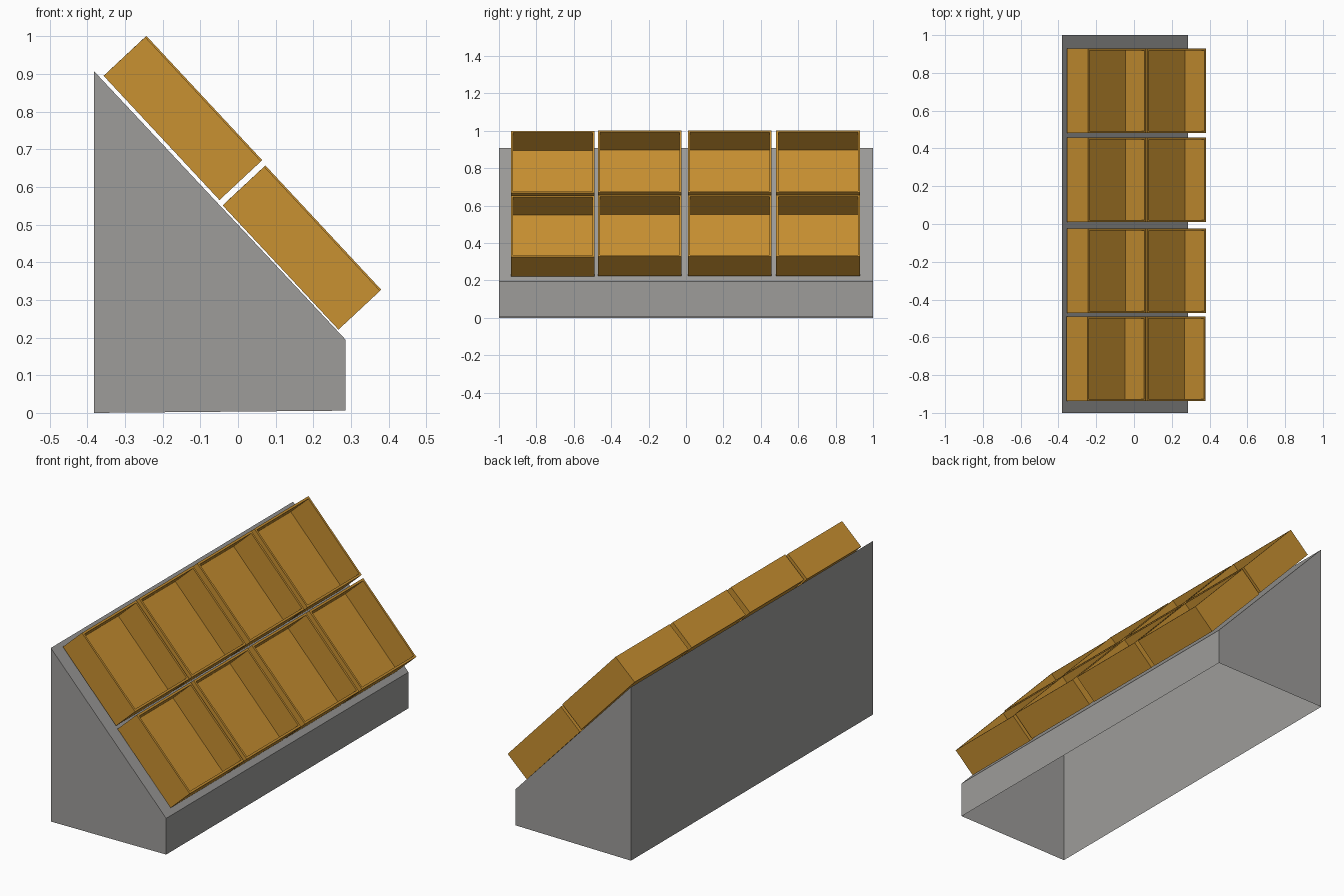
import bpy, bmesh
from math import radians
from mathutils import Matrix, Vector

if "Cube" in bpy.data.objects:
    bpy.data.objects.remove(bpy.data.objects["Cube"])

TILT = radians(47)
LENGTH, WIDTH, DEPTH, WALL = 0.451, 0.447, 0.151, 0.011


def add_object(name, mesh):
    obj = bpy.data.objects.new(name, mesh)
    bpy.context.collection.objects.link(obj)
    return obj


def add_material(name, color):
    mat = bpy.data.materials.new(name)
    mat.diffuse_color = (*color, 1)
    mat.use_nodes = True
    mat.node_tree.nodes["Principled BSDF"].inputs["Base Color"].default_value = mat.diffuse_color
    return mat


# Sloped display stand: thin shell, open underneath
profile = [(-0.382, 0.0), (0.285, 0.006), (0.285, 0.195), (-0.382, 0.907)]
bm = bmesh.new()
near = [bm.verts.new((x, -1, z)) for x, z in profile]
far = [bm.verts.new((x, 1, z)) for x, z in profile]
bm.faces.new(near)
bm.faces.new(far[::-1])
for i in range(1, 4):
    j = (i + 1) % 4
    bm.faces.new((near[j], near[i], far[i], far[j]))
mesh = bpy.data.meshes.new("display_stand")
bm.to_mesh(mesh)
bm.free()
mesh.materials.append(add_material("stand_grey", (0.337, 0.333, 0.322)))
add_object("display_stand", mesh)

# Open crate: box with its top inset and pushed down to the floor
bm = bmesh.new()
bmesh.ops.create_cube(bm, size=1, matrix=Matrix.Translation((0, 0, DEPTH / 2))
                      @ Matrix.Diagonal((LENGTH, WIDTH, DEPTH, 1)))
bm.normal_update()
top = max(bm.faces, key=lambda f: f.calc_center_median().z)
bmesh.ops.inset_region(bm, faces=[top], thickness=WALL,
                       use_boundary=True, use_even_offset=True)
floor = bmesh.ops.extrude_discrete_faces(bm, faces=[top])["faces"][0]
bmesh.ops.translate(bm, verts=floor.verts, vec=(0, 0, WALL - DEPTH))
bmesh.ops.recalc_face_normals(bm, faces=bm.faces)
crate_mesh = bpy.data.meshes.new("crate")
bm.to_mesh(crate_mesh)
bm.free()
crate_mesh.materials.append(add_material("crate_wood", (0.584, 0.283, 0.031)))

# Two rows of four crates resting on the slope
rows = {"upper": Vector((-0.2, 0, 0.733)), "lower": Vector((0.116, 0, 0.389))}
columns = [(-0.713, -0.003), (-0.247, 0), (0.234, 0), (0.706, 0)]
for row, centre in rows.items():
    for i, (y, shift) in enumerate(columns):
        crate = add_object(f"{row}_crate_{i + 1}", crate_mesh)
        crate.location = centre + Vector((shift, y, shift))
        crate.rotation_euler = (0, TILT, 0)
